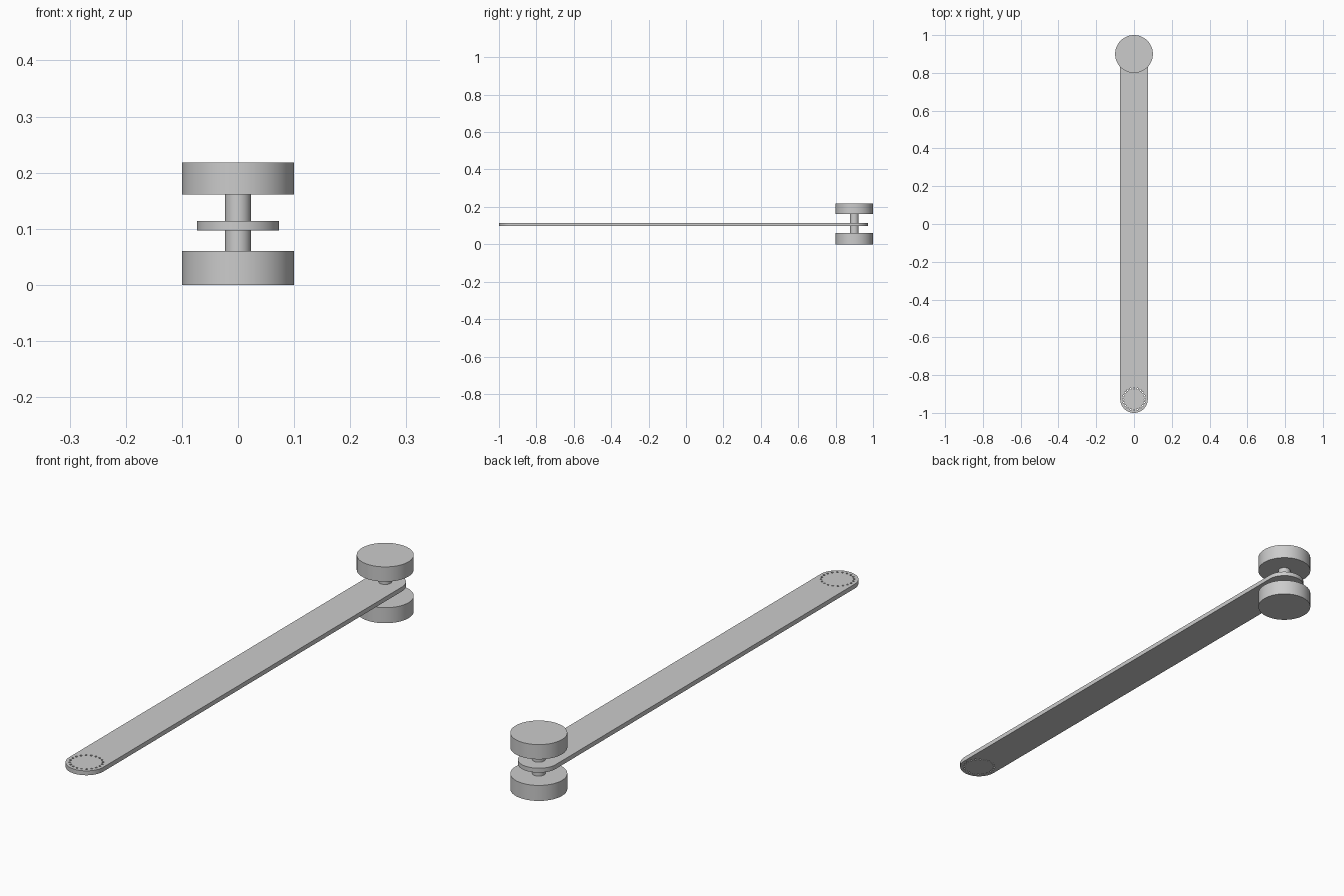
import bpy, bmesh, math
from mathutils import Vector

cube = bpy.data.objects.get("Cube")
if cube:
    bpy.data.objects.remove(cube, do_unlink=True)

grey = bpy.data.materials.new("plain_grey")
grey.use_nodes = True
grey.diffuse_color = (0.6, 0.6, 0.6, 1)
grey.node_tree.nodes["Principled BSDF"].inputs["Base Color"].default_value = (0.6, 0.6, 0.6, 1)

AXLE_Y = 0.9
TIP_Y = -0.927
BAR_R = 0.073


def finish(obj):
    obj.data.materials.append(grey)
    bpy.ops.object.select_all(action='DESELECT')
    obj.select_set(True)
    bpy.context.view_layer.objects.active = obj
    bpy.ops.object.shade_smooth_by_angle(angle=math.radians(30))


def disc(name, radius, z0, z1):
    bpy.ops.mesh.primitive_cylinder_add(vertices=64, radius=radius, depth=z1 - z0,
                                        location=(0, AXLE_Y, (z0 + z1) / 2))
    obj = bpy.context.object
    obj.name = name
    finish(obj)


def arc(cx, cy, radius, start, end, steps):
    angles = [start + (end - start) * i / steps for i in range(steps + 1)]
    return [Vector((cx + radius * math.cos(a), cy + radius * math.sin(a), 0)) for a in angles]


def loop_edges(bm, points):
    verts = [bm.verts.new(p) for p in points]
    return [bm.edges.new((v, verts[i - 1])) for i, v in enumerate(verts)]


# Wheels and the axle joining them
disc("lower_wheel", 0.1, 0, 0.06)
disc("upper_wheel", 0.1, 0.161, 0.218)
disc("axle", 0.023, 0.06, 0.161)

# Long flat arm with rounded ends and a ring of small through holes
bm = bmesh.new()
outline = arc(0, AXLE_Y, BAR_R, 0, math.pi, 32) + arc(0, TIP_Y, BAR_R, math.pi, math.tau, 32)
edges = loop_edges(bm, outline)
HOLES = 20
for i in range(HOLES):
    a = math.tau * i / HOLES
    centre = (0.058 * math.cos(a), TIP_Y + 0.058 * math.sin(a))
    edges += loop_edges(bm, arc(*centre, 0.004, 0, math.tau, 12)[:-1])
bmesh.ops.triangle_fill(bm, edges=edges, use_beauty=True, normal=(0, 0, 1))
ext = bmesh.ops.extrude_face_region(bm, geom=bm.faces[:], use_keep_orig=True)
top = [g for g in ext["geom"] if isinstance(g, bmesh.types.BMVert)]
bmesh.ops.translate(bm, verts=top, vec=(0, 0, 0.017))
bmesh.ops.translate(bm, verts=bm.verts[:], vec=(0, 0, 0.097))
bmesh.ops.recalc_face_normals(bm, faces=bm.faces[:])
mesh = bpy.data.meshes.new("arm")
bm.to_mesh(mesh)
bm.free()
arm = bpy.data.objects.new("arm", mesh)
bpy.context.collection.objects.link(arm)
finish(arm)
